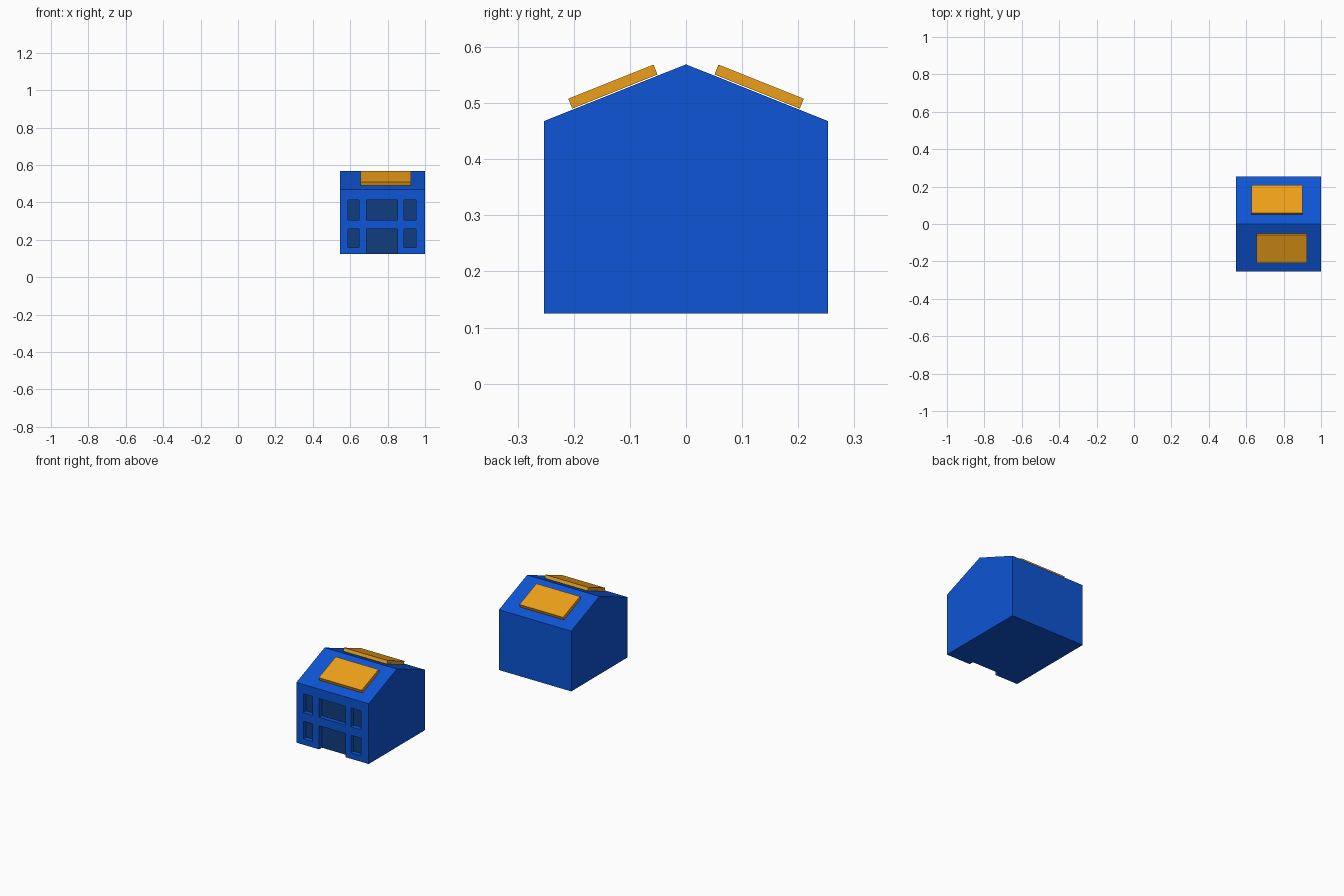
import bpy, bmesh, math

if "Cube" in bpy.data.objects:
    bpy.data.objects.remove(bpy.data.objects["Cube"])

def material(name, color):
    m = bpy.data.materials.new(name)
    m.diffuse_color = (*color, 1)
    m.use_nodes = True
    m.node_tree.nodes["Principled BSDF"].inputs["Base Color"].default_value = m.diffuse_color
    return m

BLUE = material("blue_wall", (0.004, 0.09, 0.66))
GLASS = material("dark_glass", (0.005, 0.048, 0.216))
ORANGE = material("orange_panel", (0.85, 0.35, 0.01))

def prism(name, profile, x0, x1, mat):
    """Extrude a (y, z) profile along x."""
    bm = bmesh.new()
    face = bm.faces.new([bm.verts.new((x0, y, z)) for y, z in profile])
    ext = bmesh.ops.extrude_face_region(bm, geom=[face])
    bmesh.ops.translate(bm, vec=(x1 - x0, 0, 0),
                        verts=[v for v in ext["geom"] if isinstance(v, bmesh.types.BMVert)])
    bmesh.ops.recalc_face_normals(bm, faces=bm.faces)
    me = bpy.data.meshes.new(name)
    bm.to_mesh(me)
    bm.free()
    ob = bpy.data.objects.new(name, me)
    bpy.context.collection.objects.link(ob)
    me.materials.append(mat)
    return ob

# House body with gabled roof
X0, X1, W = 0.545, 1.0, 0.253
BASE, EAVE, RIDGE = 0.125, 0.468, 0.569
DEPTH = 0.025
house = prism("house_body", [(-W, BASE), (W, BASE), (W, EAVE), (0, RIDGE), (-W, EAVE)], X0, X1, BLUE)
house.data.materials.append(GLASS)

# Recessed windows and doorway on the front wall
columns = [(0.588, 0.647), (0.687, 0.853), (0.888, 0.952)]
for row, (z0, z1) in enumerate([(0.158, 0.259), (0.307, 0.414)]):
    for col, (a, b) in enumerate(columns):
        low = BASE - 0.05 if (row, col) == (0, 1) else z0
        y0, y1 = -W - 0.05, -W + DEPTH
        cutter = prism("window_cutter", [(y0, low), (y1, low), (y1, z1), (y0, z1)], a, b, BLUE)
        mod = house.modifiers.new("opening", 'BOOLEAN')
        mod.operation, mod.solver, mod.object = 'DIFFERENCE', 'EXACT', cutter
        bpy.context.view_layer.objects.active = house
        bpy.ops.object.modifier_apply(modifier=mod.name)
        bpy.data.objects.remove(cutter)

# Dark panes at the back of each recess
for p in house.data.polygons:
    p.material_index = int(p.normal.y < -0.9 and abs(p.center.y + W - DEPTH) < 0.002)

# Solar panels lying on the two roof slopes
slope = math.atan2(RIDGE - EAVE, W)
ny, nz = math.sin(slope), math.cos(slope)

def on_roof(y, lift, side):
    z = RIDGE - y * math.tan(slope)
    return (side * (y + ny * lift), z + nz * lift)

for name, side, a, b in [("front_roof_panel", -1, 0.655, 0.925),
                         ("back_roof_panel", 1, 0.627, 0.901)]:
    prof = [on_roof(y, t, side) for y, t in
            [(0.05, 0.002), (0.202, 0.002), (0.202, 0.021), (0.05, 0.021)]]
    prism(name, prof, a, b, ORANGE)
